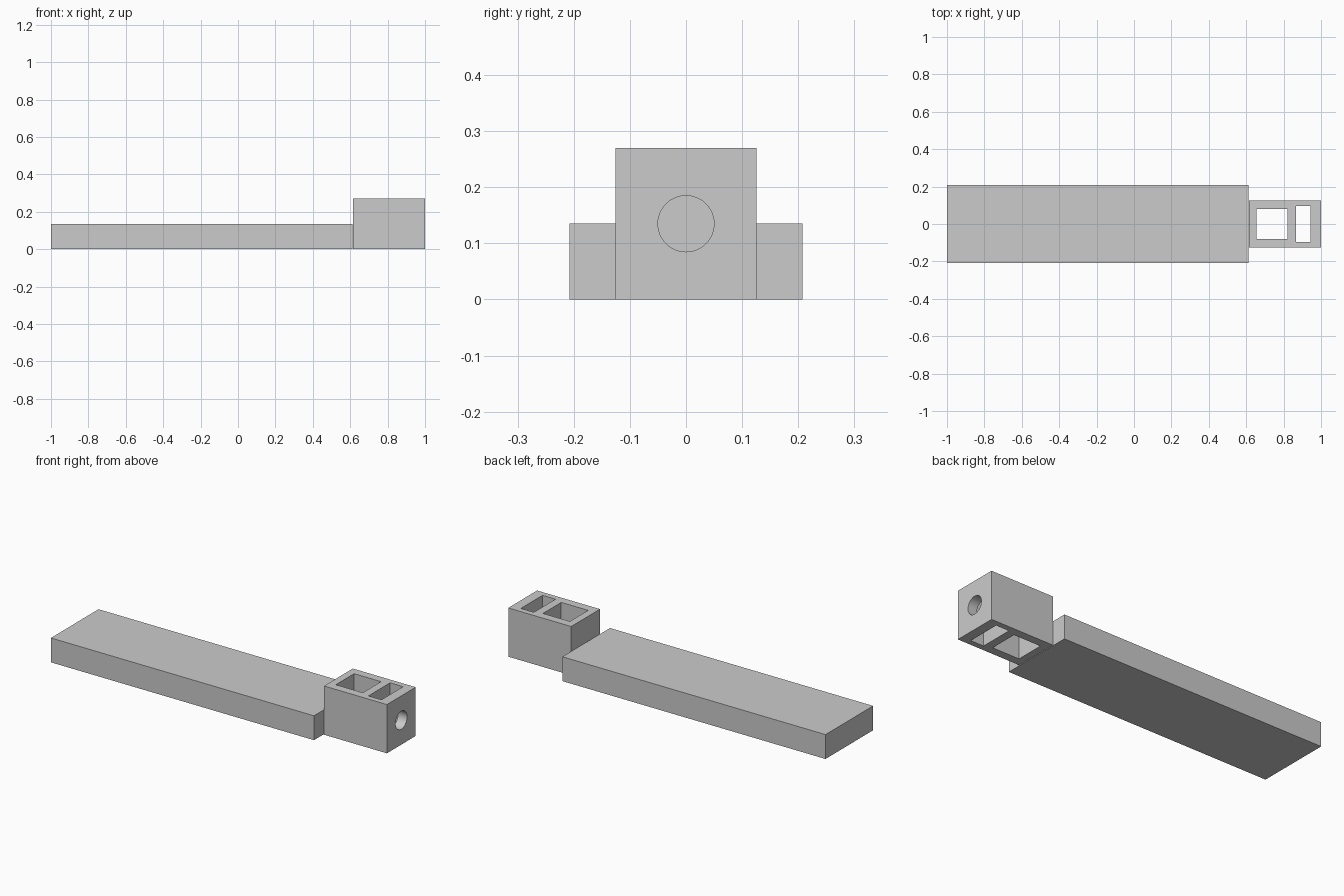
import bpy
import math

cube = bpy.data.objects.get("Cube")
if cube:
    bpy.data.objects.remove(cube, do_unlink=True)

grey = bpy.data.materials.new("light_grey")
grey.use_nodes = True
colour = (0.6, 0.6, 0.6, 1)
grey.diffuse_color = colour
grey.node_tree.nodes["Principled BSDF"].inputs["Base Color"].default_value = colour


def box(name, x0, x1, width, z0, z1):
    """Box between two x and two z positions, centred on y."""
    bpy.ops.mesh.primitive_cube_add(size=1, location=((x0 + x1) / 2, 0, (z0 + z1) / 2))
    obj = bpy.context.object
    obj.name = name
    obj.scale = (x1 - x0, width, z1 - z0)
    bpy.ops.object.transform_apply(location=False, rotation=False)
    obj.data.materials.append(grey)
    return obj


def cut(target, cutter):
    """Subtract a hidden cutter from the target."""
    cutter.hide_render = True
    cutter.hide_viewport = True
    cutter.display_type = 'WIRE'
    mod = target.modifiers.new(cutter.name, 'BOOLEAN')
    mod.operation = 'DIFFERENCE'
    mod.solver = 'EXACT'
    mod.object = cutter


# Long flat plate and the taller block at its end
plate = box("base_plate", -1, 0.611, 0.416, 0, 0.135)
block = box("end_block", 0.615, 1, 0.252, 0, 0.27)

# Two rectangular openings running through the block from top to bottom
pocket = box("large_opening_cutter", 0.655, 0.82, 0.16, -0.1, 0.4)
slot = box("narrow_slot_cutter", 0.865, 0.945, 0.19, -0.1, 0.4)

# Round hole from the end face into the narrow slot
bpy.ops.mesh.primitive_cylinder_add(vertices=48, radius=0.05, depth=0.2,
                                    location=(1.005, 0, 0.135),
                                    rotation=(0, math.pi / 2, 0))
bore = bpy.context.object
bore.name = "round_hole_cutter"
bore.data.materials.append(grey)
# Keep the tip inside the slot
bore.location.x = 1.01

for cutter in (pocket, slot, bore):
    cut(block, cutter)

# Apply the cuts, then smooth only the round bore
bpy.ops.object.select_all(action='DESELECT')
block.select_set(True)
bpy.context.view_layer.objects.active = block
for mod in list(block.modifiers):
    bpy.ops.object.modifier_apply(modifier=mod.name)
for cutter in (pocket, slot, bore):
    bpy.data.objects.remove(cutter, do_unlink=True)
bpy.ops.object.shade_smooth_by_angle(angle=math.radians(30))
